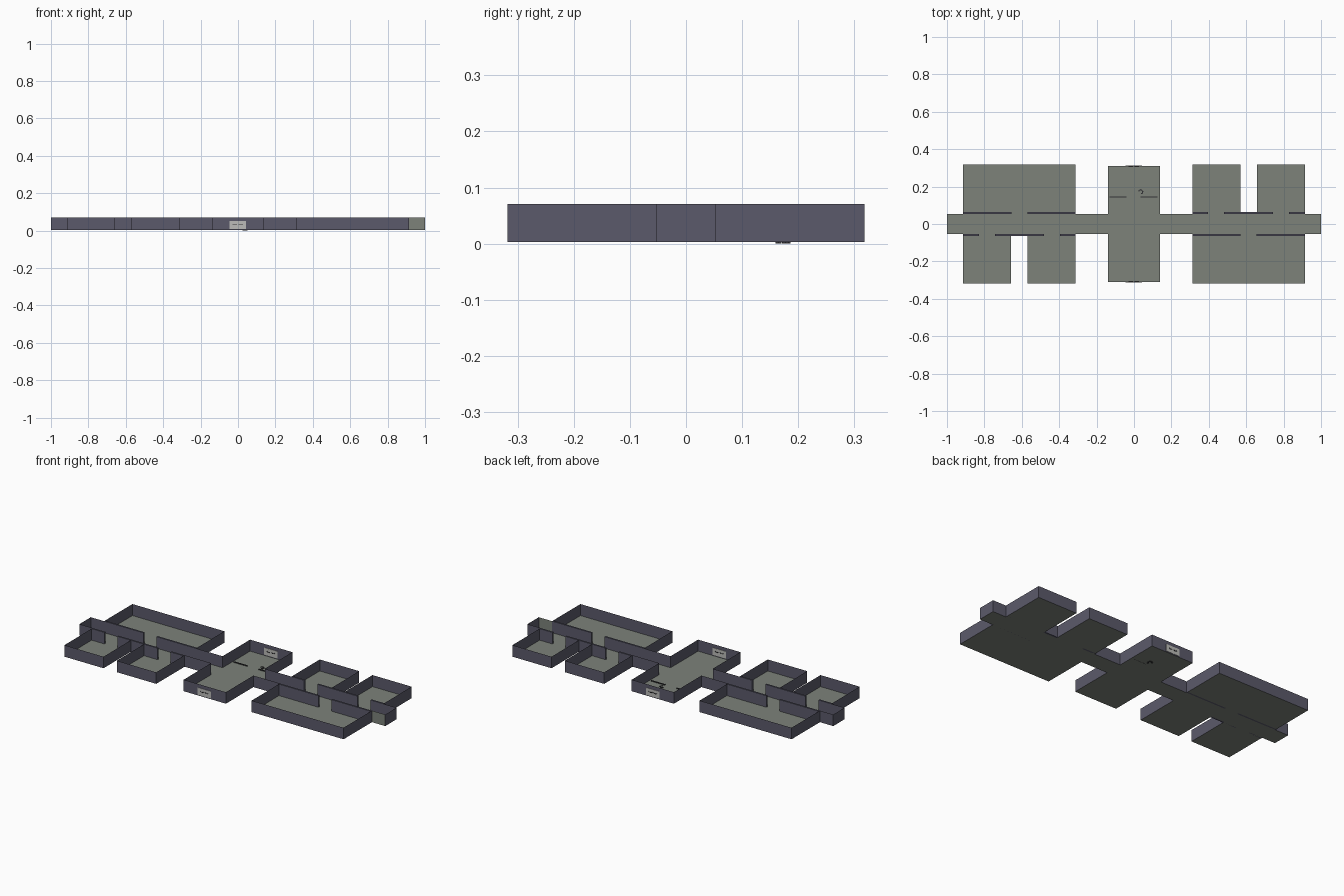
import bpy, bmesh, math

if "Cube" in bpy.data.objects:
    bpy.data.objects.remove(bpy.data.objects["Cube"])

Z0, Z1 = 0.003, 0.071      # floor level, wall top


def material(name, rgb):
    m = bpy.data.materials.new(name)
    m.diffuse_color = (*rgb, 1)
    m.use_nodes = True
    m.node_tree.nodes["Principled BSDF"].inputs["Base Color"].default_value = m.diffuse_color
    return m


FLOOR = material("stone grey", (0.205, 0.225, 0.195))
WALL = material("slate violet", (0.105, 0.102, 0.145))
PANEL = material("pale grey", (0.50, 0.50, 0.48))
DARK = material("near black", (0.03, 0.03, 0.035))


def finish(name, bm, *mats):
    me = bpy.data.meshes.new(name)
    bm.to_mesh(me)
    bm.free()
    for m in mats:
        me.materials.append(m)
    ob = bpy.data.objects.new(name, me)
    bpy.context.collection.objects.link(ob)
    return ob


def box(bm, x0, x1, y0, y1, z0, z1):
    r = bmesh.ops.create_cube(bm, size=1)
    for v in r["verts"]:
        v.co = ((x0 + x1) / 2 + v.co.x * (x1 - x0),
                (y0 + y1) / 2 + v.co.y * (y1 - y0),
                (z0 + z1) / 2 + v.co.z * (z1 - z0))


def sheet(bm, pts):
    """Thin upright wall following a plan line."""
    for (ax, ay), (bx, by) in zip(pts, pts[1:]):
        bm.faces.new([bm.verts.new(c) for c in
                      ((ax, ay, Z0), (bx, by, Z0), (bx, by, Z1), (ax, ay, Z1))])


C, R, S = 0.053, 0.318, 0.063   # corridor edge, room far edge, partition far face
XA, XB, XC, XD, M = -0.913, -0.657, -0.57, -0.312, -0.138

# floors: central hall, then the left wing repeated by half turn
bm = bmesh.new()
rects = [(M, -M, -0.31, 0.31)]
wing = [(-1, M, -C, C), (XA, XD, C, R), (XA, XB, -R, -C), (XC, XD, -R, -C)]
for x0, x1, y0, y1 in wing:
    rects += [(x0, x1, y0, y1), (-x1, -x0, -y1, -y0)]
for x0, x1, y0, y1 in rects:
    bm.faces.new([bm.verts.new(c) for c in
                  ((x0, y0, Z0), (x1, y0, Z0), (x1, y1, Z0), (x0, y1, Z0))])
finish("floor", bm, FLOOR)

# outer walls, traced with the outside on the left, then turned half round
upper = [(-1, -C), (-1, C), (XA, C), (XA, R), (XD, R), (XD, C), (M, C), (M, 0.31), (-M, 0.31)]
lower_a = [(XB, -S), (XB, -R), (XA, -R), (XA, -C), (-1, -C)]
lower_b = [(M, -0.31), (M, -C), (XD, -C), (XD, -R), (XC, -R), (XC, -S)]
bm = bmesh.new()
for line in (upper, lower_a, lower_b):
    for s in (1, -1):
        sheet(bm, [(s * x, s * y) for x, y in line][::-1])
# the short wall by the right corridor end is bare stone
for f in bm.faces:
    c = f.calc_center_median()
    if c.x > 0.92 and c.x < 0.99 and c.y < 0:
        f.material_index = 1
finish("outer_walls", bm, WALL, FLOOR)

# thick corridor partitions with door gaps
bm = bmesh.new()
top_runs = [(XA, -0.655), (-0.57, XD)]
low_runs = [(XA, -0.83), (-0.743, -0.482), (-0.396, XD)]
for runs, s in ((top_runs, 1), (low_runs, -1)):
    for x0, x1 in runs:
        for a, b, t in ((x0, x1, s), (-x1, -x0, -s)):
            y0, y1 = sorted((t * C, t * S))
            box(bm, a, b, y0, y1, Z0, Z1)
finish("corridor_partitions", bm, WALL)

# pale panels on both ends of the hall, seen from inside and out
bm = bmesh.new()
for s in (1, -1):
    box(bm, -0.045, 0.042, s * 0.31 - 0.002, s * 0.31 + 0.002, 0.008, 0.050)
finish("end_panels", bm, PANEL)

# small curved handles on the panels
bm = bmesh.new()
for s in (1, -1):
    for side in (1, -1):
        for cx in (-0.017, 0.014):
            for i in range(4):
                x = cx - 0.012 + i * 0.006
                z = 0.027 + 0.004 * abs(i - 1.5) / 1.5
                y = s * 0.31 + side * 0.003
                box(bm, x, x + 0.006, y - 0.001, y + 0.001, z, z + 0.003)
finish("panel_handles", bm, DARK)

# low dark rails across the hall floor
bm = bmesh.new()
for x0, x1 in ((-0.13, -0.04), (0.036, 0.126)):
    box(bm, x0, x1, 0.142, 0.147, Z0, 0.008)
finish("floor_rails", bm, DARK)

# small hook lying on the hall floor
bm = bmesh.new()
for i in range(7):
    a = math.radians(-60 + i * 35)
    x, y = 0.036 + 0.011 * math.cos(a), 0.172 + 0.011 * math.sin(a)
    box(bm, x - 0.003, x + 0.003, y - 0.003, y + 0.003, 0, 0.006)
finish("floor_hook", bm, DARK)
